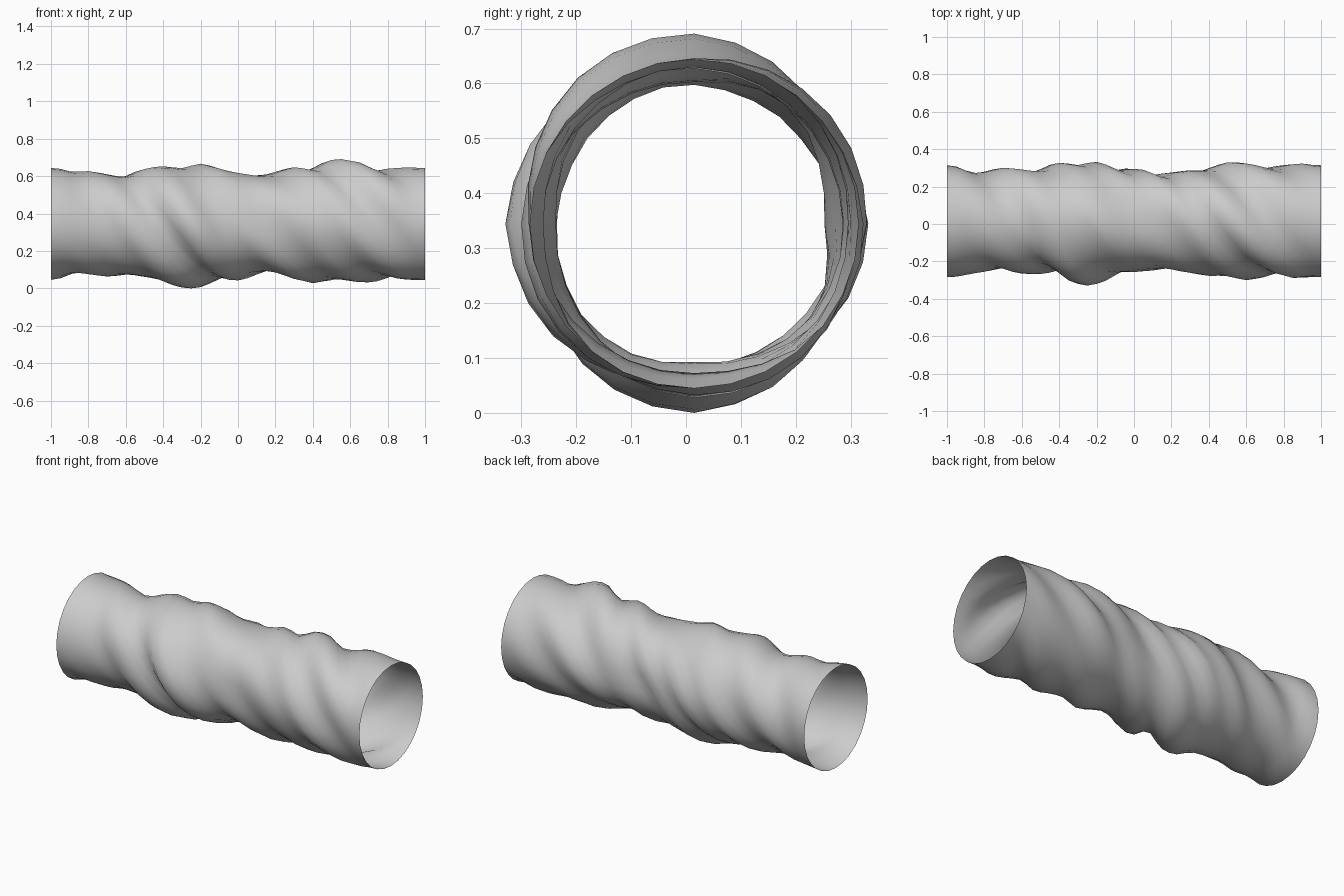
import bpy, bmesh, math

if "Cube" in bpy.data.objects:
    bpy.data.objects.remove(bpy.data.objects["Cube"])

SEGS, RINGS = 28, 40          # around / along
CY, CZ, R = 0.015, 0.347, 0.287

# radius in thousandths every 0.1 along x, for the back, top, front and bottom lines
LINES = [
    [300, 265, 260, 285, 275, 270, 312, 300, 317, 270, 280, 237, 257, 272, 272, 315, 305, 280, 295, 310, 297],
    [298, 278, 282, 265, 253, 293, 308, 298, 322, 295, 272, 258, 270, 303, 288, 342, 337, 283, 295, 302, 302],
    [300, 285, 270, 250, 280, 275, 252, 335, 335, 275, 272, 258, 252, 275, 292, 292, 315, 285, 275, 302, 292],
    [298, 262, 267, 281, 270, 283, 303, 340, 338, 288, 302, 258, 255, 285, 317, 294, 305, 312, 272, 297, 302],
]


def bump(line, x):
    """Smoothly sampled deviation from the mean radius."""
    p = min(max((x + 1) * 10, 0), 19.9999)
    i, f = int(p), p - int(p)
    a, b, c, d = (line[min(max(i + k, 0), 20)] for k in (-1, 0, 1, 2))
    v = b + 0.5 * f * (c - a + f * (2*a - 5*b + 4*c - d + f * (3*(b - c) + d - a)))
    return v / 1000 - R


def radius(x, t):
    """Blend neighbouring lines along the helical fold direction."""
    q = t / (math.pi / 2)
    k, f = int(q) % 4, q - int(q)
    shift = 0.33 + 0.08 * x       # fold travel per quarter turn, twisting more to the right
    dev = ((1 - f) * bump(LINES[k], x - f * shift)
           + f * bump(LINES[(k + 1) % 4], x + (1 - f) * shift))
    dev /= math.hypot(1 - f, f) ** 0.8
    # the two rims stay nearly round
    w = min(1, (1 - abs(x)) / 0.12)
    return R + dev * w + 0.012 * (1 - w)


# open twisted sleeve
bm = bmesh.new()
rings = []
for i in range(RINGS + 1):
    x = -1 + 2 * i / RINGS
    ring = []
    for j in range(SEGS):
        t = 2 * math.pi * j / SEGS
        r = radius(x, t)
        ring.append(bm.verts.new((x, CY + r * math.cos(t), CZ + r * math.sin(t))))
    rings.append(ring)
for a, b in zip(rings, rings[1:]):
    for j in range(SEGS):
        n = (j + 1) % SEGS
        bm.faces.new((a[j], a[n], b[n], b[j]))
bmesh.ops.recalc_face_normals(bm, faces=bm.faces)

# rest on the ground
low = min(v.co.z for v in bm.verts)
bmesh.ops.translate(bm, verts=bm.verts, vec=(0, 0, -low))
for f in bm.faces:
    f.smooth = True
mesh = bpy.data.meshes.new("wrinkled_sleeve")
bm.to_mesh(mesh)
bm.free()
obj = bpy.data.objects.new("wrinkled_sleeve", mesh)
bpy.context.collection.objects.link(obj)
